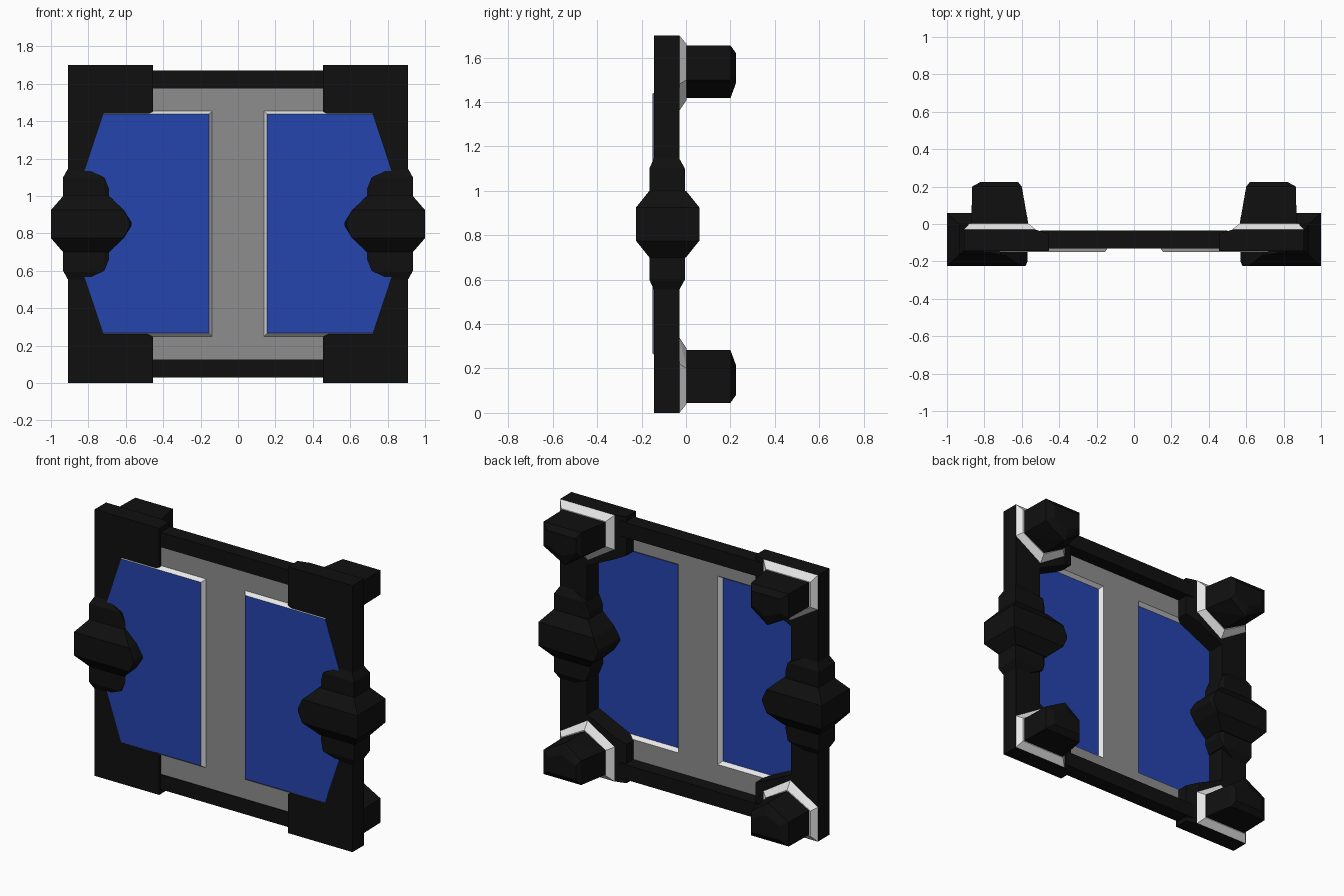
import bpy, bmesh

cube = bpy.data.objects.get("Cube")
if cube:
    bpy.data.objects.remove(cube, do_unlink=True)

HEIGHT = 1.7


def material(name, rgb):
    m = bpy.data.materials.new(name)
    m.use_nodes = True
    m.diffuse_color = (*rgb, 1)
    m.node_tree.nodes["Principled BSDF"].inputs["Base Color"].default_value = (*rgb, 1)
    return m


black = material("black", (0.005, 0.005, 0.005))
grey = material("grey", (0.27, 0.27, 0.27))
white = material("white", (0.8, 0.8, 0.8))
blue = material("blue", (0.018, 0.058, 0.42))


def add_object(name, bm, mats):
    bmesh.ops.recalc_face_normals(bm, faces=bm.faces)
    me = bpy.data.meshes.new(name)
    bm.to_mesh(me)
    bm.free()
    for m in mats:
        me.materials.append(m)
    ob = bpy.data.objects.new(name, me)
    bpy.context.collection.objects.link(ob)
    return ob


def hull(name, points, mat, sx=1, flip=False):
    """Convex faceted solid, optionally mirrored left-right or top-bottom."""
    bm = bmesh.new()
    for x, y, z in points:
        bm.verts.new((sx * x, y, HEIGHT - z if flip else z))
    res = bmesh.ops.convex_hull(bm, input=bm.verts)
    bmesh.ops.delete(bm, geom=[v for v in res["geom_interior"] if isinstance(v, bmesh.types.BMVert)],
                     context="VERTS")
    bmesh.ops.dissolve_limit(bm, angle_limit=0.01, verts=bm.verts, edges=bm.edges)
    return add_object(name, bm, [mat])


def box(x0, x1, y0, y1, z0, z1):
    return [(x, y, z) for x in (x0, x1) for y in (y0, y1) for z in (z0, z1)]


def home_plate(x0, x1, y, top, shoulder, tip):
    """Five-sided outline pointing towards the middle height."""
    mid = 0.715
    return [(x0, y, top), (x1, y, top), (x1, y, shoulder), (mid, y, tip), (x0, y, shoulder)]


# Thin centre sheet with two pressed-out panels
bm = bmesh.new()


def sheet_face(points, index, sx=1):
    f = bm.faces.new([bm.verts.new((sx * x, y, z)) for x, y, z in points])
    f.material_index = index


BASE, FACE = -0.125, -0.15
LOW, HIGH = 0.25, 1.455
IN_LOW, IN_HIGH = 0.267, 1.438
EDGE, IN_EDGE, FAR = 0.138, 0.156, 0.72


def strip(x0, x1, z0, z1, sx=1):
    sheet_face([(x0, BASE, z0), (x1, BASE, z0), (x1, BASE, z1), (x0, BASE, z1)], 0, sx)


strip(-EDGE, EDGE, 0.1, 1.6)
for s in (1, -1):
    strip(EDGE, FAR, 0.1, LOW, s)
    strip(EDGE, FAR, HIGH, 1.6, s)
    for za, zb in ((LOW, IN_LOW), (HIGH, IN_HIGH)):
        sheet_face([(EDGE, BASE, za), (FAR, BASE, za), (FAR, FACE, zb), (IN_EDGE, FACE, zb)], 1, s)
    sheet_face([(EDGE, BASE, LOW), (EDGE, BASE, HIGH), (IN_EDGE, FACE, IN_HIGH), (IN_EDGE, FACE, IN_LOW)], 1, s)
    panel = [(IN_EDGE, IN_LOW), (FAR, IN_LOW), (0.82, 0.565), (0.82, 1.135), (FAR, IN_HIGH), (IN_EDGE, IN_HIGH)]
    sheet_face([(x, FACE, z) for x, z in panel], 2, s)
bmesh.ops.remove_doubles(bm, verts=bm.verts, dist=0.0005)
sheet = add_object("panel_sheet", bm, [grey, white, blue])
# Face the sheet forwards, then thicken it backwards
if sum(p.normal.y * p.area for p in sheet.data.polygons) > 0:
    sheet.data.flip_normals()
solid = sheet.modifiers.new("thickness", "SOLIDIFY")
solid.thickness = 0.004
solid.offset = -1

# Horizontal rails
for flip, label in ((False, "top"), (True, "bottom")):
    hull(label + "_rail", box(-0.5, 0.5, -0.13, -0.035, 1.575, 1.67), black, 1, flip)

for sx, side in ((1, "left"), (-1, "right")):
    # Side rail
    hull(side + "_rail", box(0.72, 0.91, -0.145, -0.03, 0.3, 1.4), black, sx)

    # Collar around the middle of the side rail
    collar = box(0.715, 0.935, -0.165, -0.005, 0.6, 1.1)
    collar += box(0.69, 0.9, -0.15, -0.02, 0.66, 1.04)
    collar += box(0.81, 0.91, -0.145, -0.03, 0.555, 1.145)
    hull(side + "_collar", collar, black, sx)

    # Large faceted hub
    hub = box(0.61, 1.0, -0.225, 0.06, 0.775, 0.925)
    hub += box(0.69, 0.935, -0.165, 0.0, 0.7, 1.0)
    hub += box(0.58, 0.62, -0.225, 0.06, 0.84, 0.86)
    hub += box(0.57, 0.62, -0.2, 0.035, 0.84, 0.86)
    hull(side + "_hub", hub, black, sx)

    for flip, end in ((False, "top"), (True, "bottom")):
        tag = end + "_" + side
        # Corner block with a thinner inner nib
        corner = [(x, y, z) for y in (-0.145, -0.03)
                  for x, z in ((0.53, 1.7), (0.91, 1.7), (0.91, 1.3), (0.72, 1.325), (0.53, 1.415))]
        hull(tag + "_corner", corner, black, sx, flip)
        nib = [(x, y, z) for x, back, low in ((0.455, -0.05, 1.452), (0.53, -0.03, 1.415))
               for y in (-0.145, back) for z in (low, 1.7)]
        hull(tag + "_corner_nib", nib, black, sx, flip)

        # Pale bevelled mount and dark foot on the back
        mount = home_plate(0.525, 0.91, -0.03, 1.7, 1.48, 1.36)
        mount += home_plate(0.565, 0.88, 0.003, 1.66, 1.5, 1.41)
        hull(tag + "_mount", mount, white, sx, flip)
        foot = home_plate(0.565, 0.87, 0.0, 1.655, 1.5, 1.417)
        foot += home_plate(0.6, 0.865, 0.2, 1.655, 1.5, 1.417)
        foot += home_plate(0.62, 0.82, 0.225, 1.62, 1.53, 1.485)
        hull(tag + "_foot", foot, black, sx, flip)
